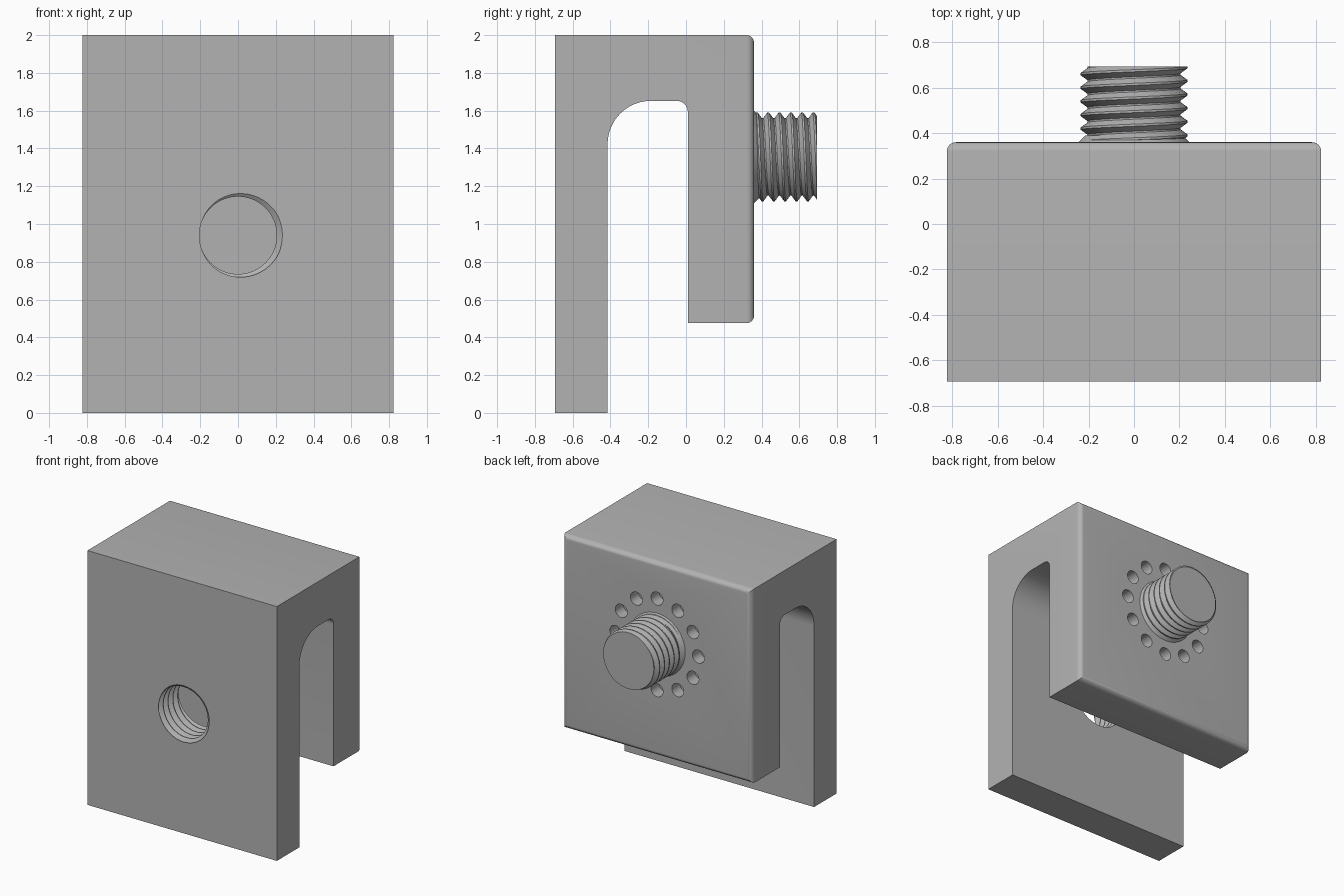
import bpy, bmesh, math
from mathutils import Matrix, Vector

if "Cube" in bpy.data.objects:
    bpy.data.objects.remove(bpy.data.objects["Cube"], do_unlink=True)

grey = bpy.data.materials.new("metal grey")
grey.use_nodes = True
grey.diffuse_color = (0.45, 0.45, 0.45, 1)
grey.node_tree.nodes["Principled BSDF"].inputs["Base Color"].default_value = (0.45, 0.45, 0.45, 1)

HALF_W, FRONT, BACK = 0.824, -0.694, 0.36
STUD_Z, HOLE_Z = 1.355, 0.94
ROOT, CREST, PITCH = 0.205, 0.235, 0.06
ALONG_Y = Matrix.Rotation(-math.pi / 2, 4, 'X')


def make(name, bm):
    bmesh.ops.recalc_face_normals(bm, faces=bm.faces[:])
    mesh = bpy.data.meshes.new(name)
    bm.to_mesh(mesh)
    bm.free()
    mesh.materials.append(grey)
    obj = bpy.data.objects.new(name, mesh)
    bpy.context.collection.objects.link(obj)
    return obj


def activate(obj):
    bpy.ops.object.select_all(action='DESELECT')
    obj.select_set(True)
    bpy.context.view_layer.objects.active = obj


def cut(obj, cutter):
    mod = obj.modifiers.new("cut", 'BOOLEAN')
    mod.operation, mod.solver, mod.object = 'DIFFERENCE', 'EXACT', cutter
    cutter.hide_render = True
    activate(obj)
    bpy.ops.object.modifier_apply(modifier=mod.name)
    bpy.data.objects.remove(cutter, do_unlink=True)


def smooth(obj, degrees):
    activate(obj)
    bpy.ops.object.shade_smooth_by_angle(angle=math.radians(degrees))


def arc(cy, cz, r, a0, a1, n=12):
    angles = [math.radians(a0 + (a1 - a0) * i / n) for i in range(n + 1)]
    return [(cy + r * math.cos(a), cz + r * math.sin(a)) for a in angles]


def threaded_rod(name, y0, y1, z, crest_y, steps=64):
    """Right-handed helical thread along y, trimmed flat and capped at both ends."""
    profile = [(-0.08, CREST), (0.08, CREST), (0.44, ROOT), (0.56, ROOT)]
    first = math.floor((y0 - crest_y) / PITCH) - 2
    last = math.ceil((y1 - crest_y) / PITCH) + 2
    bm = bmesh.new()
    rows = []
    for turn in range(first, last):
        for offset, r in profile:
            row = []
            for i in range(steps):
                a = math.tau * i / steps
                y = crest_y + PITCH * (turn + offset + i / steps - 0.25)
                row.append(bm.verts.new((r * math.sin(a), y, z + r * math.cos(a))))
            rows.append(row)
    n = len(profile)
    for k in range(len(rows) - 1):
        for i in range(steps):
            if i < steps - 1:
                quad = [rows[k][i], rows[k][i + 1], rows[k + 1][i + 1], rows[k + 1][i]]
            elif k + n + 1 < len(rows):
                quad = [rows[k][i], rows[k + n][0], rows[k + n + 1][0], rows[k + 1][i]]
            else:
                continue
            bm.faces.new(quad)
    for y, side in ((y0, -1), (y1, 1)):
        geom = bm.verts[:] + bm.edges[:] + bm.faces[:]
        hit = bmesh.ops.bisect_plane(bm, geom=geom, plane_co=Vector((0, y, 0)),
                                     plane_no=Vector((0, side, 0)), clear_outer=True)
        rim = [e for e in hit["geom_cut"] if isinstance(e, bmesh.types.BMEdge)]
        bmesh.ops.holes_fill(bm, edges=rim, sides=0)
    return make(name, bm)


# Clamp body: hooked side profile extruded across the width
profile = [(FRONT, 0), (FRONT, 2), (BACK, 2), (BACK, 0.475), (0.01, 0.475)]
profile += arc(-0.05, 1.592, 0.06, 0, 90, 8)
profile += arc(-0.185, 1.422, 0.23, 90, 180, 20) + [(-0.415, 0)]
bm = bmesh.new()
side = bm.faces.new([bm.verts.new((-HALF_W, y, z)) for y, z in profile])
moved = bmesh.ops.extrude_face_region(bm, geom=[side])["geom"]
bmesh.ops.translate(bm, vec=(2 * HALF_W, 0, 0),
                    verts=[v for v in moved if isinstance(v, bmesh.types.BMVert)])
rim = [e for e in bm.edges if all(abs(v.co.y - BACK) < 1e-4 for v in e.verts)]
bmesh.ops.bevel(bm, geom=rim, offset=0.04, segments=6, profile=0.5, affect='EDGES')
body = make("clamp_body", bm)

# Threaded hole through the front wall
cut(body, threaded_rod("hole_cutter", FRONT - 0.03, -0.38, HOLE_Z, FRONT))

# Ring of twelve blind holes around the stud
bm = bmesh.new()
for i in range(12):
    a = math.tau * i / 12
    at = Matrix.Translation((0.36 * math.sin(a), BACK, STUD_Z + 0.36 * math.cos(a)))
    bmesh.ops.create_cone(bm, cap_ends=True, segments=24, radius1=0.052, radius2=0.052,
                          depth=0.2, matrix=at @ ALONG_Y)
cut(body, make("ring_cutter", bm))
smooth(body, 25)

# Threaded stud on the back wall
stud = threaded_rod("threaded_stud", BACK - 0.02, 0.694, STUD_Z, 0.69)
smooth(stud, 25)

# Flared collar at the foot of the stud
bm = bmesh.new()
bmesh.ops.create_cone(bm, cap_ends=True, segments=64, radius1=0.255, radius2=0.215, depth=0.04,
                      matrix=Matrix.Translation((0, BACK + 0.01, STUD_Z)) @ ALONG_Y)
smooth(make("stud_collar", bm), 30)
